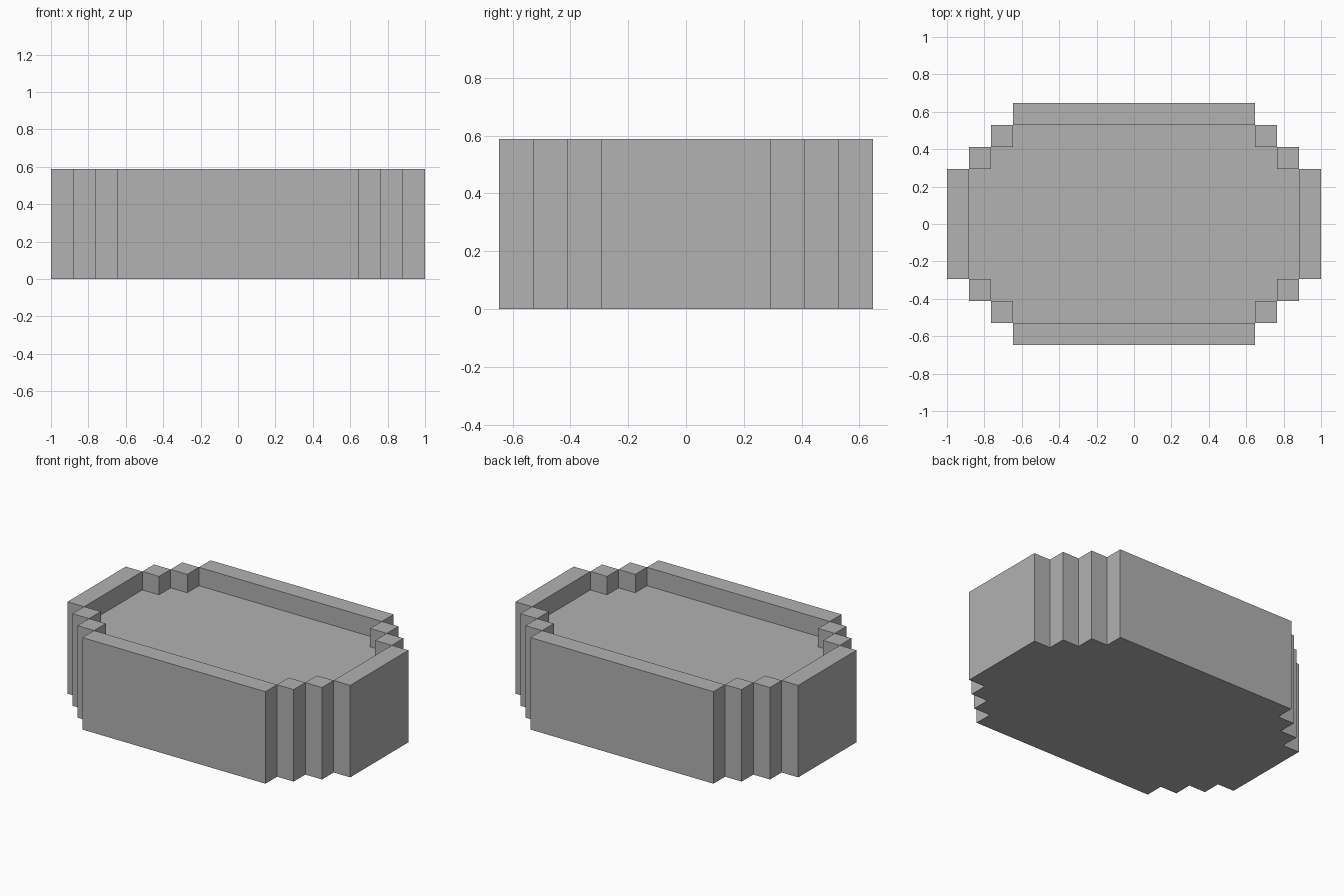
import bpy
import bmesh

cube = bpy.data.objects.get("Cube")
if cube:
    bpy.data.objects.remove(cube, do_unlink=True)

U = 2 / 17           # one block
HEIGHT = 5 * U       # top of the rim
FLOOR = 4 * U        # top of the recessed floor

grey = bpy.data.materials.new("stone grey")
grey.use_nodes = True
colour = (0.445, 0.445, 0.445, 1)
grey.diffuse_color = colour
grey.node_tree.nodes["Principled BSDF"].inputs["Base Color"].default_value = colour


def prism(name, outline, height):
    """Extrude a flat outline, given in blocks, up from the ground."""
    bm = bmesh.new()
    face = bm.faces.new([bm.verts.new((x * U, y * U, 0)) for x, y in outline])
    top = bmesh.ops.extrude_face_region(bm, geom=[face])["geom"]
    verts = [v for v in top if isinstance(v, bmesh.types.BMVert)]
    bmesh.ops.translate(bm, verts=verts, vec=(0, 0, height))
    bmesh.ops.recalc_face_normals(bm, faces=bm.faces)
    mesh = bpy.data.meshes.new(name)
    bm.to_mesh(mesh)
    bm.free()
    mesh.materials.append(grey)
    obj = bpy.data.objects.new(name, mesh)
    bpy.context.collection.objects.link(obj)


def block(name, x, y, half_x, half_y):
    prism(name, [(x - half_x, y - half_y), (x + half_x, y - half_y),
                 (x + half_x, y + half_y), (x - half_x, y + half_y)], HEIGHT)


# Recessed core with stepped corners
quarter = [(7.5, 2.5), (6.5, 2.5), (6.5, 3.5), (5.5, 3.5), (5.5, 4.5)]
half = quarter + [(-x, y) for x, y in reversed(quarter)]
prism("floor_core", half + [(-x, -y) for x, y in half], FLOOR)

# Long and short walls
for side, s in (("front", -1), ("back", 1)):
    block(side + "_wall", 0, 5 * s, 5.5, 0.5)
for side, s in (("left", 1), ("right", -1)):
    block(side + "_wall", 8 * s, 0, 0.5, 2.5)

# Two stepped posts in every corner
for end, sy in (("front", -1), ("back", 1)):
    for side, sx in (("left", 1), ("right", -1)):
        block(f"{end}_{side}_outer_post", 7 * sx, 3 * sy, 0.5, 0.5)
        block(f"{end}_{side}_inner_post", 6 * sx, 4 * sy, 0.5, 0.5)
